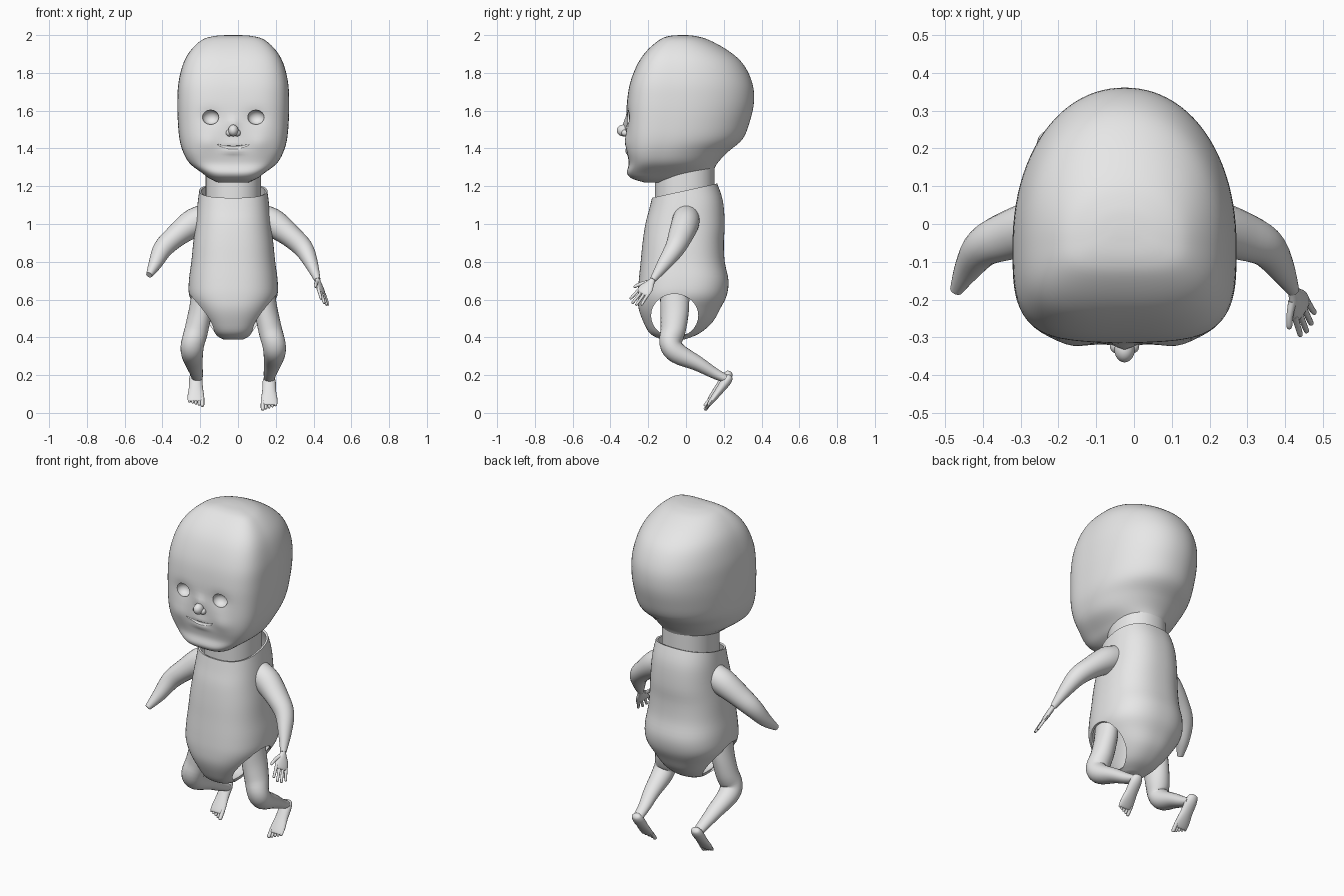
import bpy, bmesh, math
from mathutils import Vector

if "Cube" in bpy.data.objects:
    bpy.data.objects.remove(bpy.data.objects["Cube"])

CX = -0.025  # symmetry plane of the doll
mat = bpy.data.materials.new("plain grey")
mat.diffuse_color = (0.8, 0.8, 0.8, 1)
mat.use_nodes = True
mat.node_tree.nodes["Principled BSDF"].inputs["Base Color"].default_value = mat.diffuse_color


def smooth_rows(rows, k=4):
    """Catmull-Rom subdivision of a list of number tuples."""
    out = []
    for i in range(len(rows) - 1):
        a, b, c, d = rows[max(i - 1, 0)], rows[i], rows[i + 1], rows[min(i + 2, len(rows) - 1)]
        for j in range(k):
            t = j / k
            out.append(tuple(0.5 * (2 * q + (r - p) * t + (2 * p - 5 * q + 4 * r - s) * t * t
                                    + (3 * q - p - 3 * r + s) * t ** 3)
                             for p, q, r, s in zip(a, b, c, d)))
    return out + [rows[-1]]


def finish(name, bm):
    bmesh.ops.recalc_face_normals(bm, faces=bm.faces)
    me = bpy.data.meshes.new(name)
    bm.to_mesh(me)
    bm.free()
    me.materials.append(mat)
    ob = bpy.data.objects.new(name, me)
    bpy.context.collection.objects.link(ob)
    shade(ob)
    return ob


def shade(ob):
    bpy.ops.object.select_all(action='DESELECT')
    bpy.context.view_layer.objects.active = ob
    ob.select_set(True)
    bpy.ops.object.shade_smooth_by_angle(angle=math.radians(45))


def loft(name, rings, cap_start=True, cap_end=True):
    bm = bmesh.new()
    vs = [[bm.verts.new(p) for p in r] for r in rings]
    n = len(vs[0])
    for a, b in zip(vs, vs[1:]):
        for i in range(n):
            bm.faces.new((a[i], a[(i + 1) % n], b[(i + 1) % n], b[i]))
    if cap_start:
        bm.faces.new(vs[0])
    if cap_end:
        bm.faces.new(vs[-1])
    return finish(name, bm)


def tube(name, pts, ref=(0, 1, 0), n=20, k=4):
    """Swept tube; each point is x, y, z, radius along ref, radius across."""
    pts = smooth_rows(pts, k)
    co = [Vector(p[:3]) for p in pts]
    rings = []
    for i, p in enumerate(pts):
        t = (co[min(i + 1, len(co) - 1)] - co[max(i - 1, 0)]).normalized()
        u = Vector(ref)
        u = (u - t * u.dot(t)).normalized()
        v = t.cross(u)
        rings.append([co[i] + u * p[3] * math.cos(a) + v * p[4] * math.sin(a)
                      for a in (2 * math.pi * j / n for j in range(n))])
    return loft(name, rings)


def oval(z, tilt, hw, yf, yb, split, nf, nb, n):
    """Boxy oval ring with separate front and back roundness."""
    yc = yf + split * (yb - yf)
    ring = []
    for j in range(n):
        a = 2 * math.pi * j / n
        c, s = math.cos(a), math.sin(a)
        e = nf if s < 0 else nb
        r = (abs(c) ** e + abs(s) ** e) ** (-1 / e)
        y = yc + r * s * ((yc - yf) if s < 0 else (yb - yc))
        ring.append(Vector((CX + hw * r * c, y, z + tilt * y)))
    return ring


def ellipsoid(name, loc, scale):
    bm = bmesh.new()
    bmesh.ops.create_uvsphere(bm, u_segments=24, v_segments=14, radius=1)
    for v in bm.verts:
        v.co = Vector(a * b for a, b in zip(v.co, scale)) + Vector(loc)
    return finish(name, bm)


def apply_mod(ob, mod):
    bpy.context.view_layer.objects.active = ob
    bpy.ops.object.modifier_apply(modifier=mod.name)


def cut(ob, cutter):
    m = ob.modifiers.new("cut", 'BOOLEAN')
    m.operation, m.solver, m.object = 'DIFFERENCE', 'EXACT', cutter
    ob.modifiers.move(len(ob.modifiers) - 1, 0)
    apply_mod(ob, m)
    bpy.data.objects.remove(cutter)


# Head: z, half width, front y, back y
HEAD = [(2.0, .03, -.03, 0), (1.995, .10, -.09, .05), (1.975, .165, -.14, .12),
        (1.92, .225, -.205, .22), (1.85, .265, -.255, .30), (1.75, .29, -.295, .35),
        (1.65, .296, -.312, .36), (1.55, .294, -.316, .34), (1.45, .285, -.318, .30),
        (1.38, .265, -.312, .22), (1.32, .23, -.303, .165), (1.27, .165, -.312, .14),
        (1.24, .125, -.285, .12), (1.22, .08, -.22, .08)]
# Face relief: dx, z, amount, spread x, spread z (brow hollow, cheeks, lips, bridge)
RELIEF = [(-.12, 1.565, -.012, .05, .04), (.12, 1.565, -.012, .05, .04),
          (-.14, 1.43, .010, .05, .05), (.14, 1.43, .010, .05, .05),
          (0, 1.385, .010, .05, .014), (0, 1.425, .007, .045, .014), (0, 1.53, .016, .025, .03)]
rings = [oval(z, 0, hw, yf, yb, .38, 3.5, 2.1, 96) for z, hw, yf, yb in smooth_rows(HEAD, 5)]
for v in (v for r in rings for v in r if v.y < -.2):
    v.y -= sum(a * math.exp(-((v.x - CX - dx) / sx) ** 2 - ((v.z - z) / sz) ** 2)
               for dx, z, a, sx, sz in RELIEF)
head = loft("head", rings)

# Eye sockets and mouth groove
for s in (-1, 1):
    cut(head, ellipsoid("eye_cutter", (CX + s * .12, -.305, 1.565), (.044, .04, .038)))
cut(head, tube("mouth_cutter", [(CX + dx, -.321, 1.405 + 2.2 * dx * dx, r, r) for dx, r in
                                ((-.088, .003), (-.05, .008), (0, .009), (.05, .008), (.088, .003))], n=10))
shade(head)

# Nose
ellipsoid("nose_tip", (CX, -.332, 1.495), (.027, .034, .031))
for s in (-1, 1):
    ellipsoid("nostril", (CX + s * .022, -.322, 1.482), (.017, .02, .018))

# Neck
loft("neck", [oval(z, 0, .147, -.165, .15, .5, 2.2, 2.2, 48) for z in (1.05, 1.2, 1.36)])

# Torso shell: z, tilt, half width, front y, back y
TORSO = [(1.178, .22, .18, -.18, .165), (1.10, .12, .19, -.195, .195), (1.0, 0, .2, -.215, .205),
         (.9, 0, .212, -.23, .2), (.8, 0, .222, -.24, .205), (.7, 0, .235, -.25, .225),
         (.62, 0, .233, -.255, .215), (.55, 0, .198, -.25, .18), (.48, 0, .152, -.225, .14),
         (.42, 0, .105, -.19, .07), (.388, 0, .05, -.13, -.01)]
torso = loft("torso", [oval(*r, .5, 2.5, 2.4, 64) for r in smooth_rows(TORSO)], cap_start=False)
m = torso.modifiers.new("shell", 'SOLIDIFY')
m.thickness, m.offset = .012, -1
torso.modifiers.move(len(torso.modifiers) - 1, 0)
apply_mod(torso, m)

# Leg openings
for s in (-1, 1):
    cut(torso, tube("leg_hole_cutter", [(CX + s * dx, -.06, .515, .125, .115) for dx in (.07, .4)], n=32, k=1))
shade(torso)

for s, side in ((-1, "left"), (1, "right")):
    def limb(name, pts, ref=(0, 1, 0), n=20):
        return tube(f"{side}_{name}", [(CX + s * p[0],) + tuple(p[1:]) for p in pts], ref, n)

    # Arm
    lift = .025 if s < 0 else 0
    limb("arm", [(.155, .002, 1.035, .07, .07), (.22, -.005, 1.0, .073, .074),
                 (.305, -.03, .935, .065, .06), (.372, -.06, .87, .053, .052),
                 (.413, -.115, .79, .038, .036), (.445, -.175, .705 + lift, .017, .017)], n=24)

    # Leg
    limb("leg", [(.165, -.06, .635, .078, .055), (.175, -.06, .54, .076, .06),
                 (.195, -.068, .44, .068, .062), (.215, -.082, .365, .058, .062),
                 (.218, -.045, .315, .055, .058), (.208, .06, .262, .04, .046),
                 (.195, .15, .21, .029, .034), (.19, .215, .178, .022, .028)], (0, .6, .8), 24)

    # Foot and toes
    up, out = (.02, .008) if s < 0 else (0, 0)

    def sole(dx, t, ru, rv):
        return (.19 + out + dx, .228 - .6 * t, .187 + up - .8 * t, ru, rv)
    limb("foot", [sole(0, -.014, .010, .006), sole(0, -.004, .026, .02), sole(0, .03, .035, .026),
                  sole(0, .09, .037, .021), sole(0, .145, .044, .016), sole(0, .178, .042, .011),
                  sole(0, .184, .03, .005)], (1, 0, 0))
    for i in range(5):
        dx, end = -.034 + .017 * i, .216 - .007 * i
        r = .0105 if i == 0 else .0075
        limb(f"toe_{i + 1}", [sole(dx, .16, r, r), sole(dx, end - .012, r, r),
                              sole(dx, end - .003, r * .8, r * .8), sole(dx, end, r * .3, r * .3)], (1, 0, 0), 10)

# Right hand only: the other wrist ends in a stump
W = Vector((.42, -.175, .705))
D = Vector((.04, -.092, -.12)).normalized()
A = Vector((.06, .08, -.06)).normalized()


def hand_point(t, a, ru, rv):
    return tuple(W + D * t + A * a) + (ru, rv)


tube("palm", [hand_point(-.008, 0, .012, .012), hand_point(.02, 0, .022, .014),
              hand_point(.055, 0, .038, .014), hand_point(.09, 0, .04, .011),
              hand_point(.1, 0, .034, .005)], A)
for i, end in enumerate((.16, .172, .168, .15)):
    a = -.031 + .0205 * i
    tube(f"finger_{i + 1}", [hand_point(.08, a, .009, .009), hand_point(.12, a * 1.12, .008, .008),
                             hand_point(end - .006, a * 1.25, .007, .007),
                             hand_point(end, a * 1.27, .003, .003)], A, 10)
tube("thumb", [hand_point(.03, -.018, .012, .011), hand_point(.06, -.045, .010, .009),
               hand_point(.088, -.062, .008, .008), hand_point(.097, -.066, .003, .003)], A, 10)
